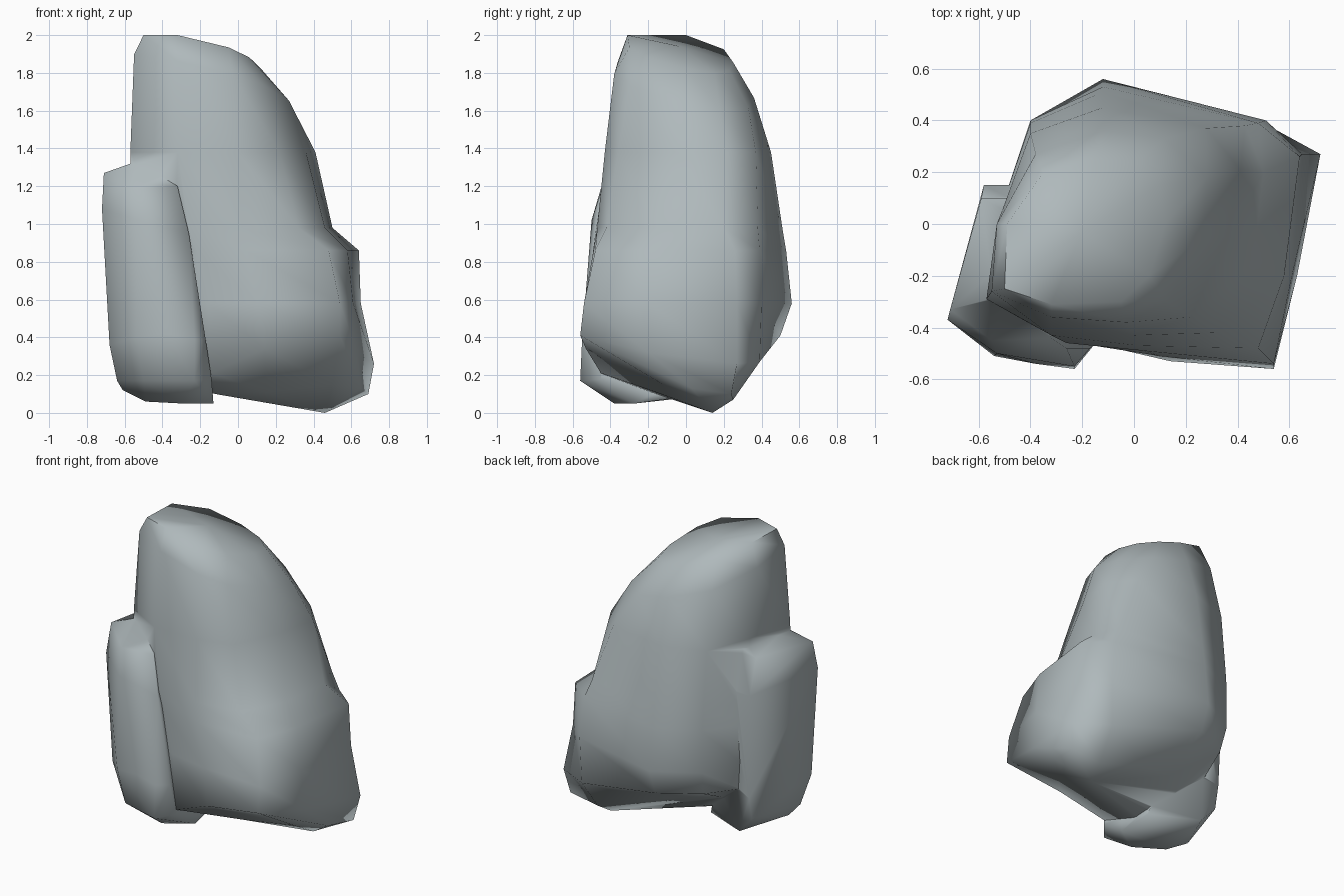
import bpy, bmesh, math

stone = bpy.data.materials.new("blue grey stone")
stone.diffuse_color = (0.43, 0.485, 0.50, 1)


def make_object(bm, name):
    bmesh.ops.recalc_face_normals(bm, faces=bm.faces[:])
    mesh = bpy.data.meshes.new(name)
    bm.to_mesh(mesh)
    bm.free()
    mesh.materials.append(stone)
    ob = bpy.data.objects.new(name, mesh)
    bpy.context.collection.objects.link(ob)
    return ob


# Rings run counter-clockwise from the front left.
# Upper rings lie on tilted planes: (z0, slope along x, slope along y)
planes = [(1.86, -.3, -.2), (1.71, -.25, -.2), (1.38, 0, 0), (0.98, 0, 0)]
upper = [
    [(-.50, -.25), (-.32, -.31), (-.05, -.30), (.06, -.20), (.12, 0),
     (.10, .15), (0, .23), (-.15, .25), (-.35, .20), (-.49, 0)],
    [(-.55, -.26), (-.32, -.36), (-.03, -.38), (.13, -.30), (.27, -.05),
     (.28, .18), (.12, .33), (-.12, .36), (-.38, .27), (-.53, 0)],
    [(-.57, -.29), (-.32, -.43), (0, -.43), (.22, -.36), (.36, -.05),
     (.41, .21), (.28, .37), (-.12, .45), (-.40, .35), (-.51, .05)],
    [(-.57, -.31), (-.26, -.46), (.02, -.47), (.32, -.42), (.46, -.15),
     (.50, .20), (.43, .38), (-.12, .51), (-.40, .39), (-.50, .10)],
]
# Shoulder and belly rings are level
levels = [.86, .58]
middle = [
    [(-.57, -.31), (-.22, -.46), (.04, -.49), (.48, -.48), (.58, -.20),
     (.64, .26), (.48, .39), (-.12, .53), (-.40, .40), (-.50, .10)],
    [(-.56, -.32), (-.16, -.46), (.10, -.51), (.54, -.54), (.61, -.20),
     (.65, .27), (.51, .40), (-.12, .56), (-.40, .40), (-.50, .10)],
]
# The undercut base is uneven, so its points carry their own height
base = [
    [(-.46, -.35, .22), (-.14, -.45, .21), (.14, -.53, .34), (.54, -.56, .41),
     (.63, -.20, .32), (.72, .27, .26), (.50, .39, .27), (-.12, .50, .41),
     (-.38, .36, .42), (-.47, .10, .38)],
    [(-.30, -.10, .15), (-.12, -.16, .10), (.15, -.16, .11), (.50, -.12, .15),
     (.65, .03, .13), (.69, .24, .10), (.48, .25, .07), (.10, .22, .20),
     (-.15, .15, .26), (-.30, .05, .26)],
]

rings = [[(x, y, min(2.0, z0 + sx * x + sy * y)) for x, y in ring]
         for ring, (z0, sx, sy) in zip(upper, planes)]
rings += [[(x, y, z) for x, y in ring] for ring, z in zip(middle, levels)]
rings += base

# Main boulder: loft through the rings, closed with a fan at each end
bm = bmesh.new()
loops = [[bm.verts.new(p) for p in ring] for ring in rings]
n = len(loops[0])
for a, b in zip(loops, loops[1:]):
    for i in range(n):
        j = (i + 1) % n
        bm.faces.new((a[i], b[i], b[j], a[j]))
for loop, tip in ((loops[0], (-.2, -.03, 1.94)), (loops[-1], (.46, .14, 0))):
    c = bm.verts.new(tip)
    for i in range(n):
        bm.faces.new((loop[i], loop[(i + 1) % n], c))
boulder = make_object(bm, "boulder")

# Slab leaning on the left front, blending into the boulder's face
slab_points = [
    (-.71, -.33, 1.27), (-.59, .10, 1.29), (-.48, .10, 1.33), (-.54, -.29, 1.33),
    (-.55, -.45, 1.19), (-.72, -.37, 1.08), (-.58, .15, 1.05), (-.45, .15, 1.05),
    (-.53, -.50, 1.02), (-.68, -.36, .36), (-.54, -.51, .40), (-.38, -.54, .42),
    (-.23, -.55, .39), (-.56, .13, .35), (-.17, -.48, .38), (-.64, -.30, .17),
    (-.50, -.48, .17), (-.23, -.56, .17), (-.14, -.45, .18), (-.61, -.22, .12),
    (-.49, -.28, .06), (-.30, -.38, .05), (-.13, -.27, .05), (-.15, -.05, .08),
    (-.56, .10, .20), (-.46, .09, .09), (-.32, -.44, 1.20), (-.26, -.48, .95),
]
bm = bmesh.new()
for p in slab_points:
    bm.verts.new(p)
bmesh.ops.convex_hull(bm, input=bm.verts[:])
slab = make_object(bm, "leaning_slab")

# Fuse both into one rock and smooth it
bpy.ops.object.select_all(action='DESELECT')
boulder.select_set(True)
bpy.context.view_layer.objects.active = boulder
mod = boulder.modifiers.new("fuse", 'BOOLEAN')
mod.operation = 'UNION'
mod.solver = 'EXACT'
mod.object = slab
bpy.ops.object.modifier_apply(modifier=mod.name)
bpy.data.objects.remove(slab, do_unlink=True)
bpy.ops.object.shade_smooth_by_angle(angle=math.radians(80))
